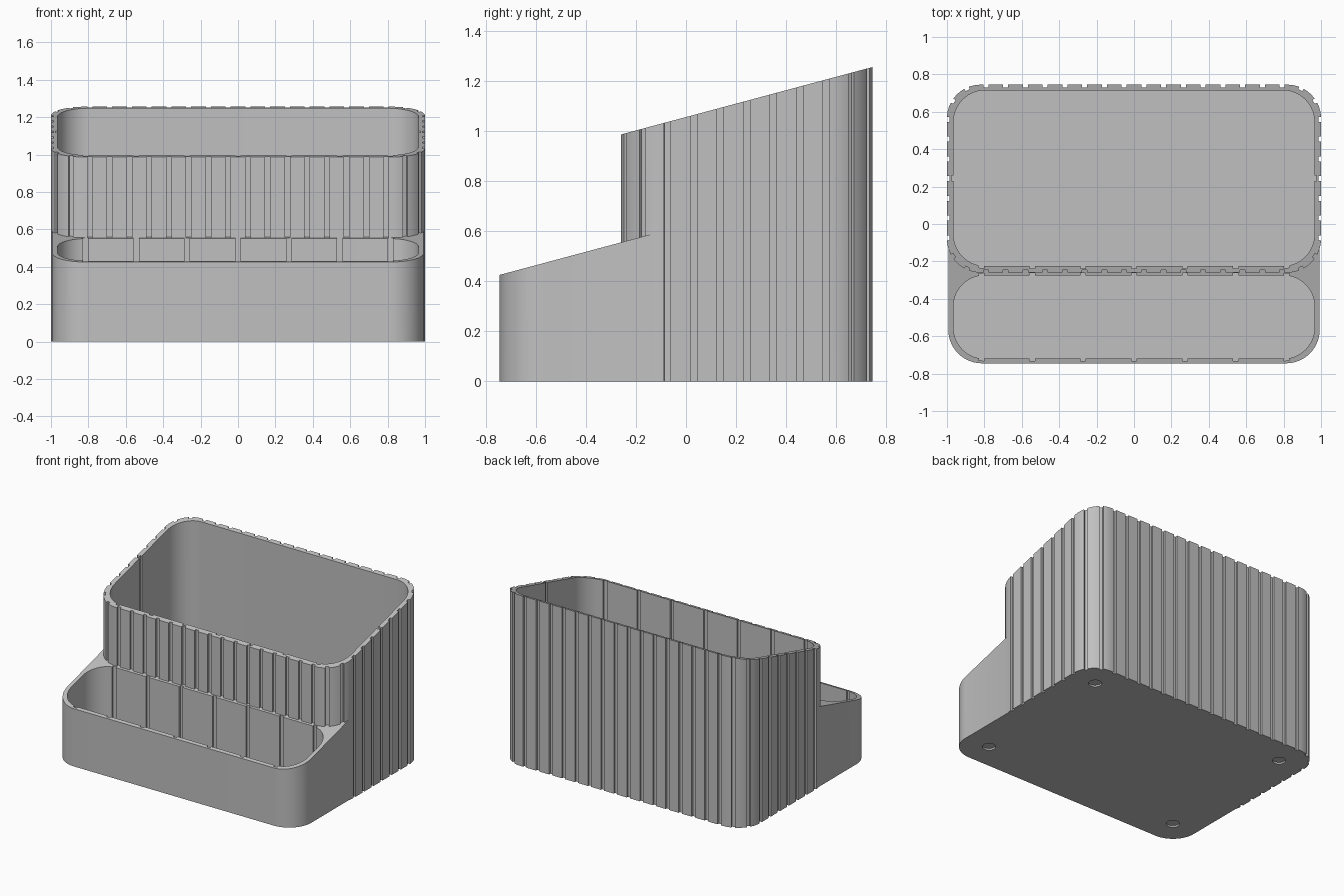
import bpy
import bmesh
from math import pi, sin, cos

if "Cube" in bpy.data.objects:
    bpy.data.objects.remove(bpy.data.objects["Cube"])

# One plain grey plastic
grey = bpy.data.materials.new("grey plastic")
grey.use_nodes = True
colour = (0.53, 0.53, 0.53, 1)
grey.diffuse_color = colour
grey.node_tree.nodes["Principled BSDF"].inputs["Base Color"].default_value = colour

SLOPE = 0.268
ARC_STEPS = 14


def perimeter(hx, hy, r):
    return 4 * (hx + hy - 2 * r) + 2 * pi * r


def walk(hx, hy, r, s, d):
    """Point at distance s round a rounded rectangle from its front centre, moved out by d."""
    a, b, q = hx - r, hy - r, pi * r / 2
    x, y, ang = 0.0, -hy, 0.0
    for length, is_arc in ((a, 0), (q, 1), (2 * b, 0), (q, 1), (2 * a, 0),
                           (q, 1), (2 * b, 0), (q, 1), (a, 0)):
        t = min(s, length)
        if is_arc:
            cx, cy = x - r * sin(ang), y + r * cos(ang)
            ang += t / r
            x, y = cx + r * sin(ang), cy - r * cos(ang)
        else:
            x, y = x + t * cos(ang), y + t * sin(ang)
        s -= t
        if s <= 1e-9:
            break
    return x + d * sin(ang), y - d * cos(ang)


def outline(hx, hy, r, cy, grooves=(), width=0.026, depth=0.0):
    """Rounded rectangle with square grooves centred at the given distances."""
    total = perimeter(hx, hy, r)
    a, b, q = hx - r, hy - r, pi * r / 2
    grooves = [g % total for g in grooves]
    stops = []
    for start in (a, a + q + 2 * b, 3 * a + 2 * q + 2 * b, 3 * a + 3 * q + 4 * b):
        stops += [start + q * i / ARC_STEPS for i in range(ARC_STEPS + 1)]

    def clear(s):
        return all(min(abs(s - g), total - abs(s - g)) > width / 2 + 0.002 for g in grooves)

    marks = [(s, 0) for s in stops if clear(s)]
    for g in grooves:
        lo, hi = g - width / 2, g + width / 2
        marks += [(lo % total, 0), (lo % total + 1e-7, depth),
                  (hi % total, depth), (hi % total + 1e-7, 0)]
    points = [walk(hx, hy, r, s, d) for s, d in sorted(marks)]
    return [(x, y + cy) for x, y in points]


def prism(name, points, bottom, top):
    """Extrude an outline from a flat bottom to a top height that may depend on y."""
    bm = bmesh.new()
    low = [bm.verts.new((x, y, bottom)) for x, y in points]
    high = [bm.verts.new((x, y, top(y))) for x, y in points]
    bm.faces.new(low[::-1])
    bm.faces.new(high)
    n = len(points)
    for i in range(n):
        j = (i + 1) % n
        bm.faces.new((low[i], low[j], high[j], high[i]))
    bmesh.ops.recalc_face_normals(bm, faces=bm.faces)
    mesh = bpy.data.meshes.new(name)
    bm.to_mesh(mesh)
    bm.free()
    mesh.materials.append(grey)
    obj = bpy.data.objects.new(name, mesh)
    bpy.context.collection.objects.link(obj)
    return obj


def combine(target, tool, operation):
    bpy.context.view_layer.objects.active = target
    mod = target.modifiers.new("combine", "BOOLEAN")
    mod.operation = operation
    mod.solver = "EXACT"
    mod.object = tool
    bpy.ops.object.modifier_apply(modifier=mod.name)
    bpy.data.objects.remove(tool)


# Tall fluted bin with a sloping rim
bin_cy, bin_hy = 0.2425, 0.5025
flutes = 54
pitch = perimeter(1, bin_hy, 0.18) / flutes
body = prism("desk_organizer",
             outline(1, bin_hy, 0.18, bin_cy, [(i + 0.5) * pitch for i in range(flutes)],
                     0.026, -0.014),
             0, lambda y: 1.056 + SLOPE * y)

# Low plain tray block in front: rounded at the front, square where it meets the bin
front = [(x, y) for x, y in outline(0.993, 0.4, 0.18, -0.345) if y < -0.5]
right = [p for p in front if p[0] > 0]
left = [p for p in front if p[0] < 0]
tray = prism("tray_block", left + right + [(0.993, -0.1), (-0.993, -0.1)],
             0, lambda y: 0.425 + SLOPE * (y + 0.745))
combine(body, tray, "UNION")

# Compartments, with divider slots in their walls
slots = [0.272 * i for i in range(-3, 4)]
bin_size = (0.965, 0.47, 0.17)
bin_slots = slots + [perimeter(*bin_size) * k for k in (0.25, 0.75)]
combine(body, prism("bin_cavity", outline(*bin_size, 0.245, bin_slots, 0.028, 0.012),
                    0.04, lambda y: 2), "DIFFERENCE")
tray_size = (0.965, 0.2225, 0.165)
tray_slots = slots + [perimeter(*tray_size) / 2 + s for s in slots]
combine(body, prism("tray_cavity", outline(*tray_size, -0.4975, tray_slots, 0.028, 0.012),
                    0.04, lambda y: 2), "DIFFERENCE")

# Shallow round recesses for feet under the corners
for sx in (-1, 1):
    for sy in (-1, 1):
        circle = [(0.8 * sx + 0.045 * cos(pi * i / 12), 0.55 * sy + 0.045 * sin(pi * i / 12))
                  for i in range(24)]
        combine(body, prism("foot_recess", circle, -0.1, lambda y: 0.012), "DIFFERENCE")

# Smooth corners, crisp edges
bpy.ops.object.select_all(action="DESELECT")
body.select_set(True)
bpy.context.view_layer.objects.active = body
bpy.ops.object.shade_smooth_by_angle(angle=pi / 6)
